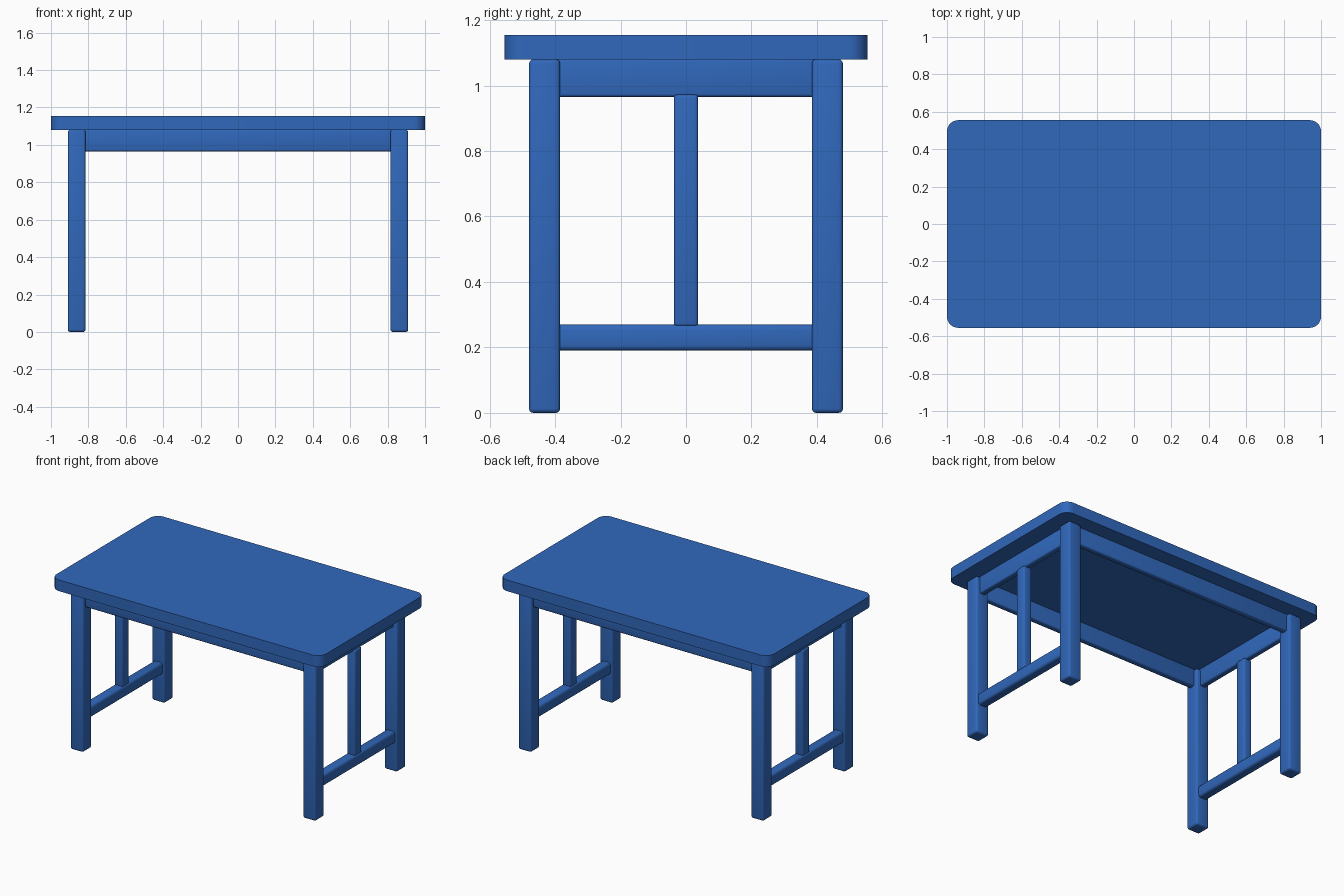
import bpy, bmesh, math

if "Cube" in bpy.data.objects:
    bpy.data.objects.remove(bpy.data.objects["Cube"])

blue = bpy.data.materials.new("blue paint")
blue.diffuse_color = (0.030, 0.138, 0.50, 1)
blue.use_nodes = True
blue.node_tree.nodes["Principled BSDF"].inputs["Base Color"].default_value = blue.diffuse_color


def rounded_box(name, x, y, z, radius, segments=3, vertical_only=False):
    """Box between (min, max) pairs with rounded edges."""
    bm = bmesh.new()
    bmesh.ops.create_cube(bm, size=1)
    for v in bm.verts:
        for i, (lo, hi) in enumerate((x, y, z)):
            v.co[i] = hi if v.co[i] > 0 else lo
    edges = [e for e in bm.edges if not vertical_only
             or abs(e.verts[0].co.z - e.verts[1].co.z) > 1e-4]
    bmesh.ops.bevel(bm, geom=edges, offset=radius, segments=segments,
                    profile=0.5, affect='EDGES')
    bmesh.ops.recalc_face_normals(bm, faces=bm.faces)
    mesh = bpy.data.meshes.new(name)
    bm.to_mesh(mesh)
    bm.free()
    mesh.materials.append(blue)
    obj = bpy.data.objects.new(name, mesh)
    bpy.context.collection.objects.link(obj)
    bpy.ops.object.select_all(action='DESELECT')
    obj.select_set(True)
    bpy.context.view_layer.objects.active = obj
    bpy.ops.object.shade_smooth_by_angle(angle=math.radians(35))
    return obj


def around(c, width):
    return (c - width / 2, c + width / 2)


LEG_X, LEG_Y, LEG_W = 0.8625, 0.432, 0.095
TOP_Z = 1.08

# Table top with rounded corners
rounded_box("table_top", (-1, 1), (-0.555, 0.555), (TOP_Z, 1.155), 0.06, 8, True)

for sx, side in ((-1, "left"), (1, "right")):
    cx = sx * LEG_X
    # Legs
    for sy, end in ((-1, "front"), (1, "back")):
        rounded_box(f"{end}_{side}_leg", around(cx, LEG_W),
                    around(sy * LEG_Y, LEG_W), (0, TOP_Z), 0.013)
    # End apron, low stretcher and centre post
    rounded_box(f"{side}_apron", around(cx, 0.042), (-0.40, 0.40),
                (0.965, TOP_Z + 0.005), 0.01)
    rounded_box(f"{side}_stretcher", around(cx, 0.066), (-0.40, 0.40),
                (0.19, 0.27), 0.016)
    rounded_box(f"{side}_post", around(cx, 0.06), (-0.037, 0.037),
                (0.264, 0.972), 0.01)

# Long aprons
for sy, end in ((-1, "front"), (1, "back")):
    rounded_box(f"{end}_apron", (-0.83, 0.83), around(sy * LEG_Y, 0.042),
                (0.965, TOP_Z + 0.005), 0.01)
